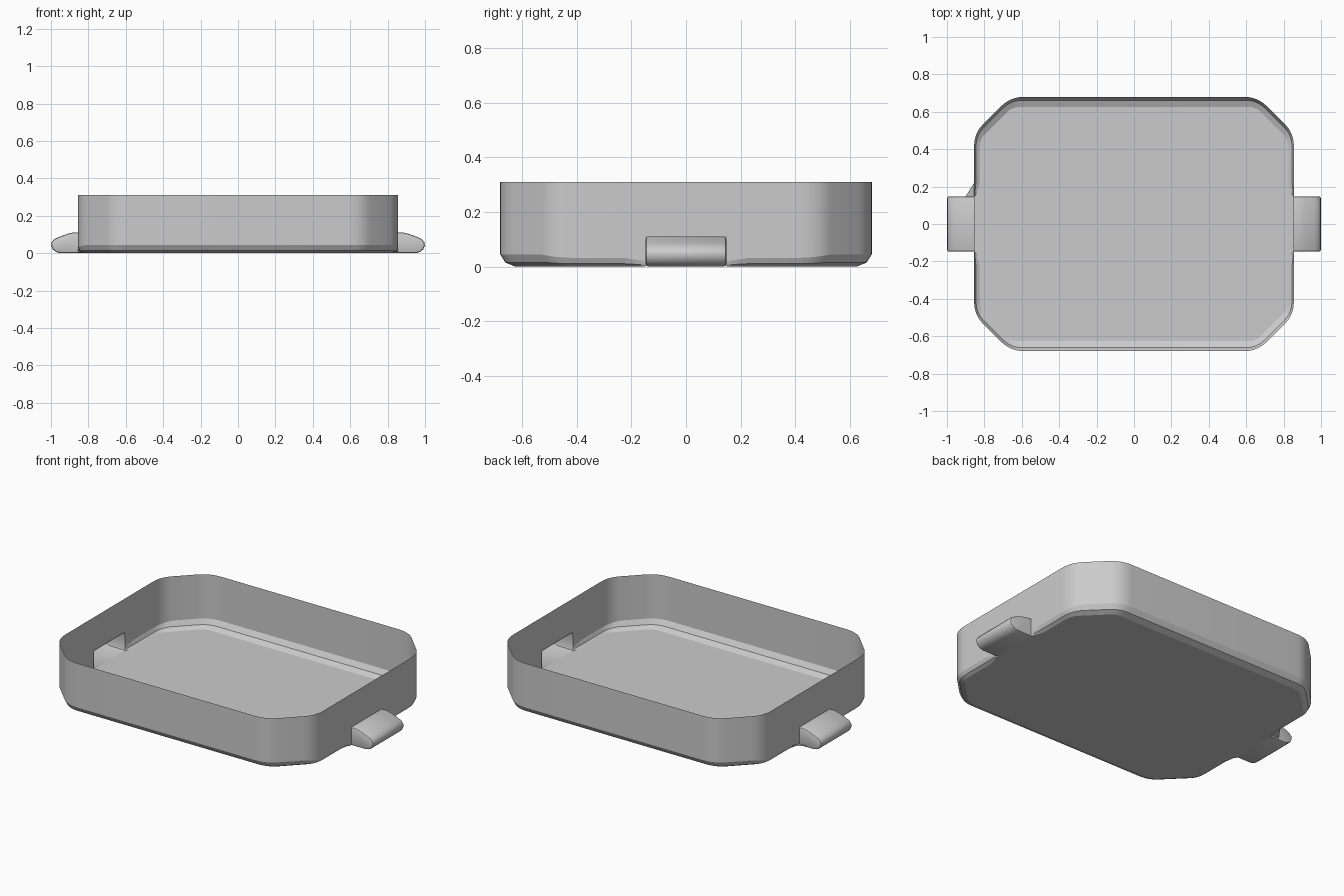
import bpy, bmesh, math
from mathutils import Vector

if "Cube" in bpy.data.objects:
    bpy.data.objects.remove(bpy.data.objects["Cube"], do_unlink=True)

RIM_Z, GRIP_Z, GRIP_Y, SIDE_X = 0.31, 0.11, 0.148, 0.855

grey = bpy.data.materials.new("plain grey")
grey.use_nodes = True
colour = (0.6, 0.6, 0.6, 1)
grey.diffuse_color = colour
grey.node_tree.nodes["Principled BSDF"].inputs["Base Color"].default_value = colour


def finish(bm, name, angle=18):
    mesh = bpy.data.meshes.new(name)
    bm.to_mesh(mesh)
    bm.free()
    ob = bpy.data.objects.new(name, mesh)
    bpy.context.collection.objects.link(ob)
    mesh.materials.append(grey)
    bpy.ops.object.select_all(action="DESELECT")
    ob.select_set(True)
    bpy.context.view_layer.objects.active = ob
    bpy.ops.object.shade_smooth_by_angle(angle=math.radians(angle))
    return ob


def arc(a, b, c, steps=6):
    """Rounded corner from a to c, pulled toward b."""
    a, b, c = Vector(a), Vector(b), Vector(c)
    return [a * (1 - t) ** 2 + b * 2 * t * (1 - t) + c * t * t
            for t in (i / steps for i in range(steps + 1))]


def full_turn(quarter):
    """Mirror a quarter outline, running counter-clockwise from +x."""
    half = quarter + [Vector((-p.x, p.y, p.z)) for p in reversed(quarter)]
    return half + [Vector((-p.x, -p.y, p.z)) for p in half]


# Quarter outlines: lower edge of the wall, and edge of the floor
wall = [Vector(p) for p in ((SIDE_X, GRIP_Y, .02), (SIDE_X, .165, .022), (SIDE_X, .23, .032))]
wall += arc((SIDE_X, .41, .032), (SIDE_X, .485, .034), (.81, .53, .045))
wall += arc((.71, .63, .045), (.66, .68, .045), (.585, .68, .045))
floor = [Vector(p) for p in ((.852, GRIP_Y, 0), (.842, .165, 0), (.825, .225, 0))]
floor += arc((.825, .405, 0), (.825, .45, 0), (.80, .477, 0))
floor += arc((.68, .597, 0), (.655, .625, 0), (.615, .625, 0))
# Slightly bulged middle of the sloping skirt
middle = []
for w, f in zip(wall, floor):
    m = (w + f) / 2
    out = Vector((w.x - f.x, w.y - f.y, 0))
    middle.append(m + out * 0.16 - Vector((0, 0, w.z * 0.16)))

wall, floor, middle = map(full_turn, (wall, floor, middle))
count = len(wall)
openings = (count // 2 - 1, count - 1)

# Tray floor with its sloping skirt
bm = bmesh.new()
rings = [[bm.verts.new(p) for p in ring] for ring in (floor, middle, wall)]
bm.faces.new(rings[0]).normal_flip()
for low, high in zip(rings, rings[1:]):
    for i in range(count):
        if i not in openings:
            j = (i + 1) % count
            bm.faces.new((low[i], low[j], high[j], high[i]))
finish(bm, "tray_floor")

# Upright wall, opened where the grips join
bm = bmesh.new()
low = [bm.verts.new(p) for p in wall]
high = [bm.verts.new((p.x, p.y, RIM_Z)) for p in wall]
for i in range(count):
    j = (i + 1) % count
    a, b = low[i], low[j]
    if i in openings:
        a, b = (bm.verts.new((v.co.x, v.co.y, GRIP_Z)) for v in (a, b))
    bm.faces.new((a, b, high[j], high[i]))
finish(bm, "tray_wall")

# Hollow grips, open toward the tray
profile = [(.852, 0), (.95, 0), (.972, .006), (.99, .02), (.999, .04),
           (.997, .058), (.985, .073), (.965, .084), (.91, .104), (.885, .11), (.852, .11)]
for side, name in ((1, "left_grip"), (-1, "right_grip")):
    bm = bmesh.new()
    near = [bm.verts.new((side * x, -GRIP_Y, z)) for x, z in profile]
    far = [bm.verts.new((side * x, GRIP_Y, z)) for x, z in profile]
    for i in range(len(profile) - 1):
        bm.faces.new((near[i], near[i + 1], far[i + 1], far[i]))
    caps = [bm.faces.new(near), bm.faces.new(far)]
    bmesh.ops.recalc_face_normals(bm, faces=bm.faces)
    edges = [e for f in caps for e in f.edges if len(e.link_faces) == 2]
    inner = [e for f in caps for e in f.edges if len(e.link_faces) == 1]
    bmesh.ops.bevel(bm, geom=edges, offset=0.01, segments=2, profile=0.5, affect="EDGES")
    # Remove the cap's neighbour only if it closes the mouth of the grip
    mouth = [f for f in bm.faces if all(abs(v.co.x) < .853 for v in f.verts)]
    bmesh.ops.delete(bm, geom=mouth, context="FACES_ONLY")
    finish(bm, name, 32)

# Small web beside the right grip
bm = bmesh.new()
web = ((-SIDE_X, .22, .025), (-.9, GRIP_Y, .01), (-.852, GRIP_Y, .01))
bm.faces.new([bm.verts.new(p) for p in web])
finish(bm, "grip_web")
